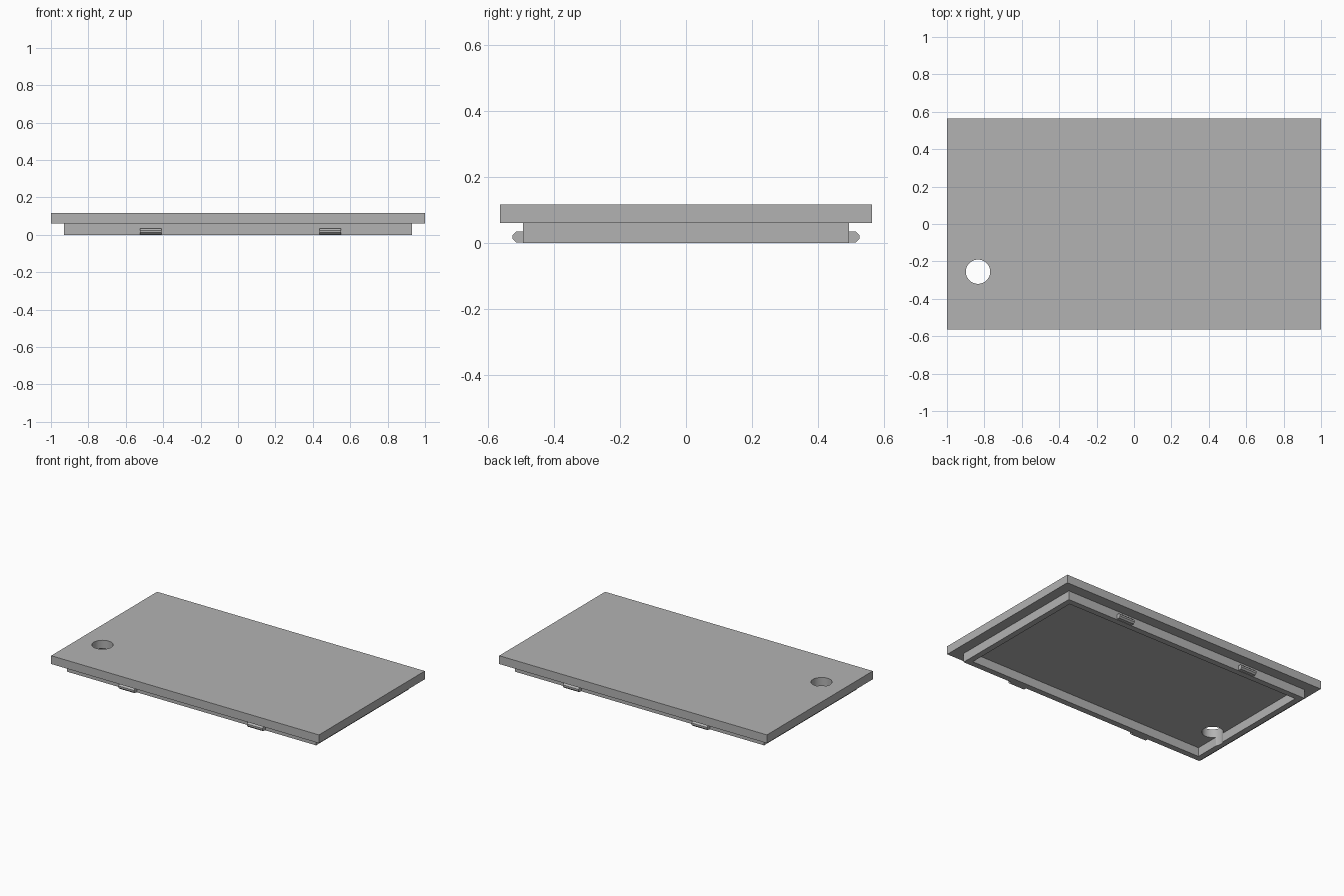
import bpy
import bmesh
from mathutils import Vector

if "Cube" in bpy.data.objects:
    bpy.data.objects.remove(bpy.data.objects["Cube"], do_unlink=True)

HALF_X, HALF_Y = 1.0, 0.565
LID_BOTTOM, LID_TOP = 0.06, 0.116
OVERHANG, WALL = 0.07, 0.04
RIM_Y = HALF_Y - OVERHANG

grey = bpy.data.materials.new("plain grey")
grey.use_nodes = True
colour = (0.45, 0.45, 0.45, 1)
grey.diffuse_color = colour
grey.node_tree.nodes["Principled BSDF"].inputs["Base Color"].default_value = colour


def add_object(name, bm):
    bmesh.ops.recalc_face_normals(bm, faces=bm.faces[:])
    mesh = bpy.data.meshes.new(name)
    bm.to_mesh(mesh)
    bm.free()
    obj = bpy.data.objects.new(name, mesh)
    obj.data.materials.append(grey)
    bpy.context.collection.objects.link(obj)
    return obj


def step_face(bm, face, margin, rise):
    """Inset a face, then extrude it vertically; returns the new end face."""
    bmesh.ops.inset_region(bm, faces=[face], thickness=margin, use_even_offset=True)
    new = bmesh.ops.extrude_discrete_faces(bm, faces=[face])["faces"][0]
    bmesh.ops.translate(bm, verts=new.verts[:], vec=(0, 0, rise))
    return new


# Lid plate with a hollow rim stepped down from its underside
bm = bmesh.new()
bmesh.ops.create_cube(bm, size=1)
bmesh.ops.scale(bm, verts=bm.verts, vec=(2 * HALF_X, 2 * HALF_Y, LID_TOP - LID_BOTTOM))
bmesh.ops.translate(bm, verts=bm.verts, vec=(0, 0, (LID_TOP + LID_BOTTOM) / 2))
bm.normal_update()
under = min(bm.faces, key=lambda f: f.calc_center_median().z)
rim_bottom = step_face(bm, under, OVERHANG, -LID_BOTTOM)
step_face(bm, rim_bottom, WALL, LID_BOTTOM)
lid = add_object("lid_with_rim", bm)

# Round through hole near the front right corner
bpy.ops.mesh.primitive_cylinder_add(vertices=48, radius=0.065, depth=0.6,
                                    location=(-0.834, -0.255, 0.05))
cutter = bpy.context.object
cutter.name = "hole_cutter"
cutter.hide_render = True
cutter.data.materials.append(grey)
cut = lid.modifiers.new("hole", "BOOLEAN")
cut.object = cutter
cut.operation = "DIFFERENCE"
cut.solver = "EXACT"
bpy.ops.object.select_all(action="DESELECT")
lid.select_set(True)
bpy.context.view_layer.objects.active = lid
bpy.ops.object.modifier_apply(modifier="hole")
bpy.data.objects.remove(cutter, do_unlink=True)
bpy.ops.object.shade_smooth_by_angle(angle=0.5)

# Chamfered snap clips on the front and back of the rim
clip_profile = [(-0.005, 0.002), (0.021, 0.002), (0.031, 0.012),
                (0.031, 0.024), (0.021, 0.034), (-0.005, 0.034)]
for side, sign in (("front", -1), ("back", 1)):
    for end, x in (("right", -0.467), ("left", 0.493)):
        bm = bmesh.new()
        verts = [bm.verts.new((x - 0.058, sign * (RIM_Y + out), z))
                 for out, z in clip_profile]
        face = bm.faces.new(verts)
        ext = bmesh.ops.extrude_face_region(bm, geom=[face])["geom"]
        bmesh.ops.translate(bm, vec=Vector((0.116, 0, 0)),
                            verts=[g for g in ext if isinstance(g, bmesh.types.BMVert)])
        add_object(f"{side}_{end}_clip", bm)
